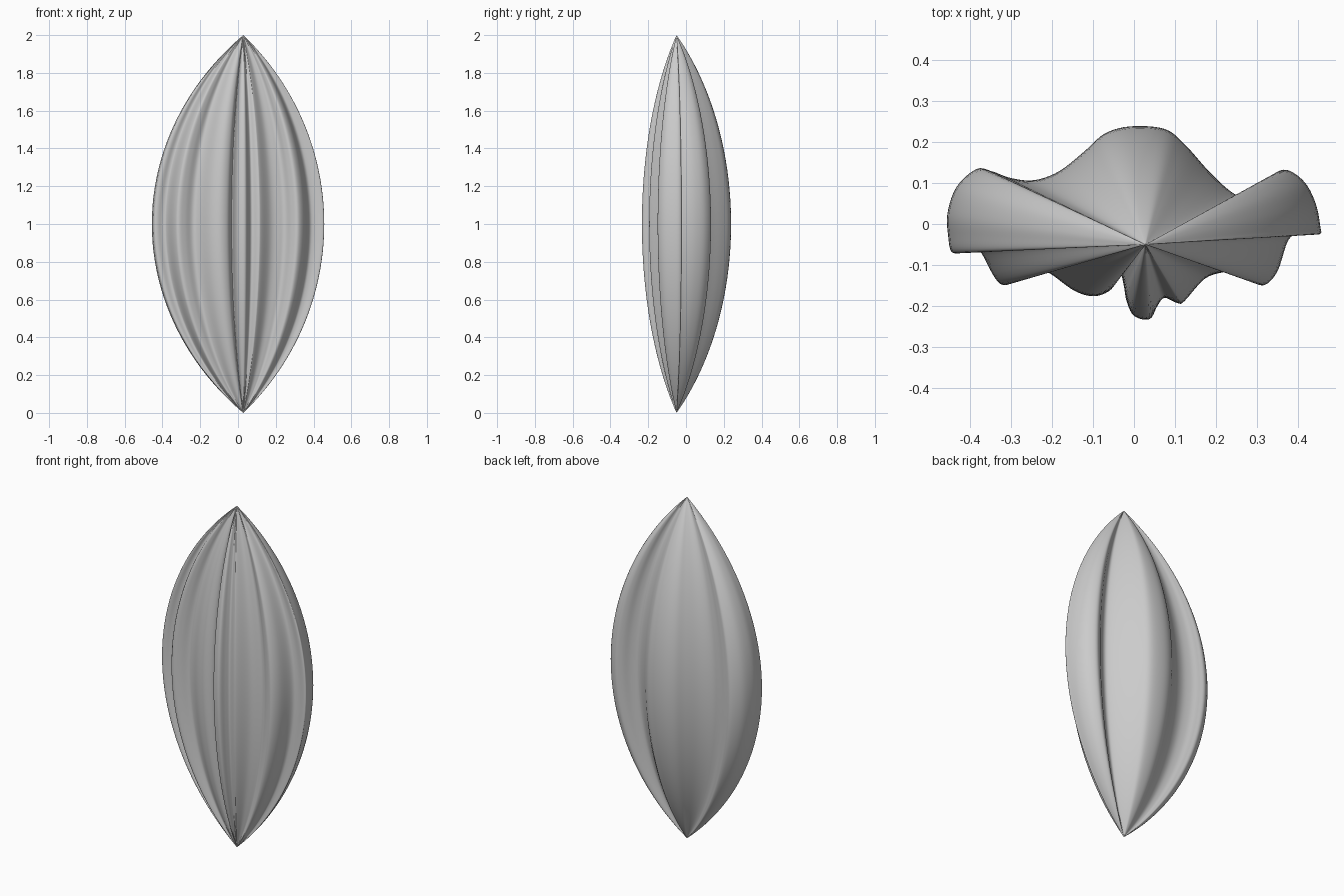
import bpy, bmesh, math
from mathutils import Vector

if "Cube" in bpy.data.objects:
    bpy.data.objects.remove(bpy.data.objects["Cube"])

# Fluted cross-section at mid height (counter-clockwise from the right tip)
SECTION = [
    (.452, -.025), (.454, -.005), (.443, .05), (.416, .102), (.372, .132), (.335, .118),
    (.30, .085), (.265, .068), (.235, .08), (.184, .127), (.123, .195), (.074, .232),
    (-.01, .238), (-.072, .22), (-.12, .178), (-.182, .129), (-.243, .107), (-.30, .112),
    (-.345, .128), (-.384, .134), (-.433, .09), (-.455, .025), (-.453, -.03), (-.446, -.066),
    (-.426, -.071), (-.395, -.058), (-.374, -.068), (-.34, -.13), (-.316, -.149),
    (-.28, -.135), (-.24, -.11), (-.206, -.12), (-.145, -.163), (-.096, -.176),
    (-.055, -.159), (-.034, -.122), (-.025, -.15), (-.018, -.188), (0, -.224),
    (.038, -.232), (.057, -.2), (.074, -.18), (.106, -.193), (.123, -.188), (.172, -.134),
    (.22, -.117), (.25, -.115), (.285, -.138), (.318, -.149), (.35, -.115), (.376, -.04),
    (.405, -.024)]
TIP = Vector((.028, -.05))
HALF, BULGE = 1.0, .425
STEPS, RINGS = 5, 64


def smooth_loop(points, steps):
    """Closed Catmull-Rom curve through the points."""
    p = [Vector(q) for q in points]
    n, out = len(p), []
    for i in range(n):
        a, b, c, d = p[i - 1], p[i], p[(i + 1) % n], p[(i + 2) % n]
        for k in range(steps):
            t = k / steps
            out.append(.5 * (2 * b + (c - a) * t + (2 * a - 5 * b + 4 * c - d) * t * t
                             + (3 * b - a - 3 * c + d) * t ** 3))
    return out


def arc_scale(z):
    """Circular-arc taper: 0 at both tips, 1 at mid height."""
    r = (HALF ** 2 + BULGE ** 2) / (2 * BULGE)
    return (math.sqrt(r * r - (z - HALF) ** 2) - (r - BULGE)) / BULGE


# Pod body: section scaled towards the tip axis at each height
loop = smooth_loop(SECTION, STEPS)
bm = bmesh.new()
rings = []
for j in range(1, RINGS):
    z = HALF - HALF * math.cos(math.pi * j / RINGS)
    s = arc_scale(z)
    rings.append([bm.verts.new((*(TIP + (p - TIP) * s), z)) for p in loop])
bottom = bm.verts.new((*TIP, 0))
top = bm.verts.new((*TIP, 2 * HALF))
n = len(loop)
for i in range(n):
    k = (i + 1) % n
    for lo, hi in zip(rings, rings[1:]):
        bm.faces.new((lo[i], lo[k], hi[k], hi[i]))
    bm.faces.new((bottom, rings[0][k], rings[0][i]))
    bm.faces.new((top, rings[-1][i], rings[-1][k]))
bmesh.ops.recalc_face_normals(bm, faces=bm.faces)
mesh = bpy.data.meshes.new("fluted_pod")
bm.to_mesh(mesh)
bm.free()
pod = bpy.data.objects.new("fluted_pod", mesh)
bpy.context.collection.objects.link(pod)
pod.select_set(True)
bpy.context.view_layer.objects.active = pod
bpy.ops.object.shade_smooth_by_angle(angle=math.radians(50))
